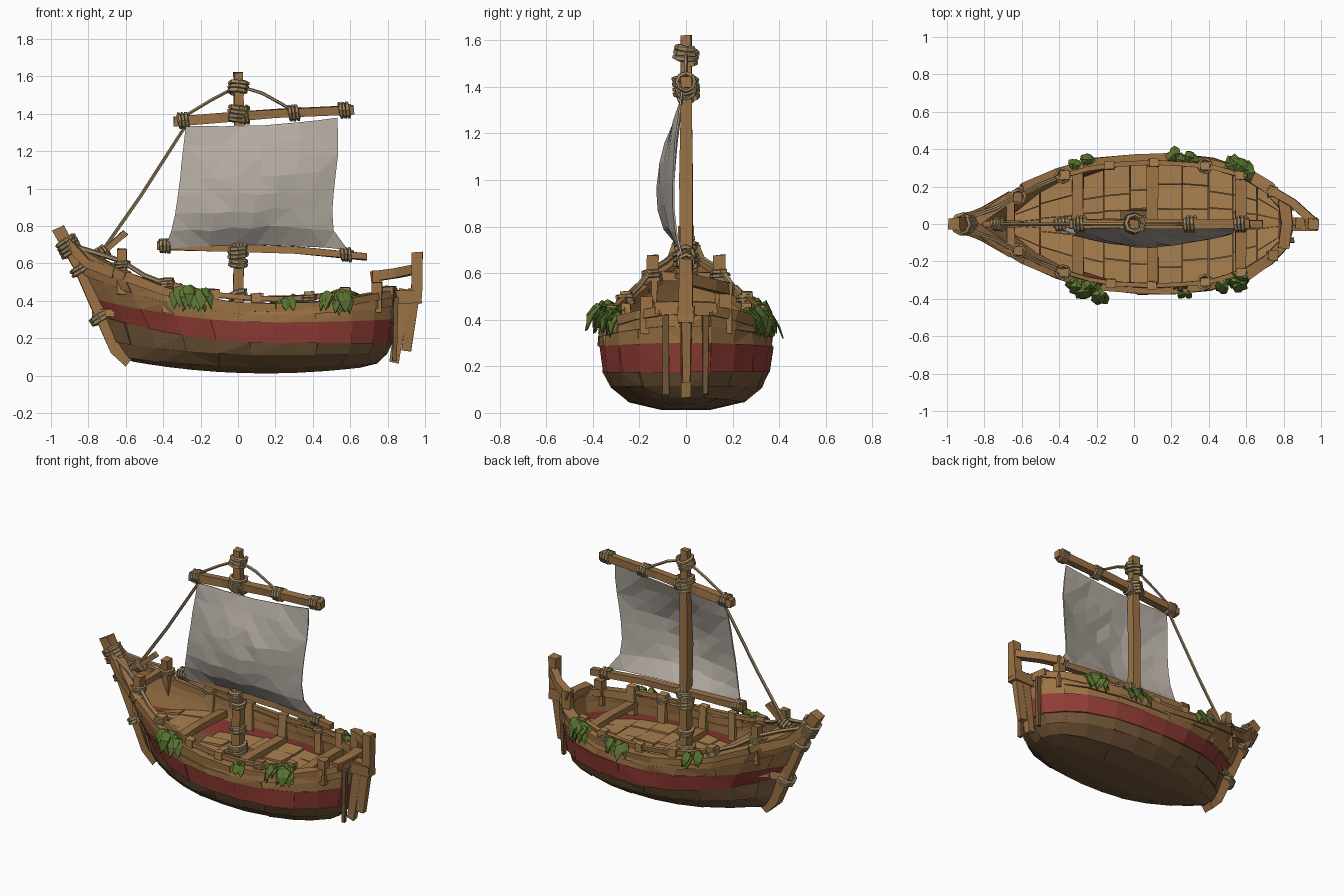
import bpy, bmesh, math, random
from mathutils import Vector as V

if "Cube" in bpy.data.objects:
    bpy.data.objects.remove(bpy.data.objects["Cube"])
random.seed(4)
R = random.uniform


def material(name, c):
    m = bpy.data.materials.new(name)
    m.diffuse_color = (*c, 1)
    m.use_nodes = True
    m.node_tree.nodes["Principled BSDF"].inputs["Base Color"].default_value = m.diffuse_color
    return m


WOOD = material("wood", (.33, .17, .06))
LIGHT = material("deck_wood", (.40, .22, .08))
DARK = material("dark_wood", (.17, .095, .04))
RED = material("red_paint", (.28, .045, .035))
CLOTH = material("cloth", (.45, .41, .36))
ROPE = material("rope", (.34, .24, .12))
LEAF = material("leaf", (.10, .17, .03))


def finish(name, bm, mat):
    bmesh.ops.recalc_face_normals(bm, faces=bm.faces)
    me = bpy.data.meshes.new(name)
    bm.to_mesh(me)
    bm.free()
    me.materials.append(mat)
    ob = bpy.data.objects.new(name, me)
    bpy.context.collection.objects.link(ob)
    return ob


def loft(bm, rings):
    """Skin closed rings of points and cap both ends."""
    vs = [[bm.verts.new(p) for p in r] for r in rings]
    n = len(vs[0])
    for a, b in zip(vs, vs[1:]):
        for i in range(n):
            bm.faces.new((a[i], a[(i + 1) % n], b[(i + 1) % n], b[i]))
    bm.faces.new(vs[0])
    bm.faces.new(vs[-1])


def beam(name, pts, a, b=None, mat=WOOD, n=4, ref=None, rough=.004, taper=1):
    """Sweep a rectangle (n=4) or polygon along a path."""
    pts = [V(p) for p in pts]
    b = b or a
    d = (pts[-1] - pts[0]).normalized()
    ref = V(ref) if ref else (V((0, 1, 0)) if abs(d.z) > .8 else V((0, 0, 1)))
    rings = []
    for i, p in enumerate(pts):
        t = (pts[min(i + 1, len(pts) - 1)] - pts[max(i - 1, 0)]).normalized()
        s = t.cross(ref).normalized()
        u = s.cross(t)
        k = (math.sqrt(2) if n == 4 else 1) * (1 + (taper - 1) * i / (len(pts) - 1))
        ang = [2 * math.pi * (j + .5) / n for j in range(n)]
        rings.append([p + s * a * k * math.cos(q) + u * b * k * math.sin(q)
                      + V((R(-rough, rough), R(-rough, rough), R(-rough, rough))) for q in ang])
    bm = bmesh.new()
    loft(bm, rings)
    return finish(name, bm, mat)


def rope(name, pts, r=.009):
    return beam(name, pts, r, mat=ROPE, n=5, rough=.001)


def wrap(name, c, axis, rad, turns=3, r=.012):
    """Rope wound around a beam."""
    ax = V(axis).normalized()
    s = ax.orthogonal().normalized()
    u = ax.cross(s)
    pts = []
    for i in range(turns * 8 + 1):
        q = i * math.pi / 4
        pts.append(V(c) + s * rad * math.cos(q) + u * rad * math.sin(q)
                   + ax * (i / 8 - turns / 2) * r * 1.7)
    return beam(name, pts, r, mat=ROPE, n=5, ref=ax, rough=.002)


# Hull form: levels (bow x, stern x, half width, z mid, z bow, z stern) and plan outline (u, width)
LV = [(-.56, .62, .10, .012, .075, .04), (-.62, .72, .24, .045, .10, .065),
      (-.66, .77, .32, .11, .18, .115), (-.70, .80, .35, .175, .31, .175),
      (-.76, .815, .365, .285, .41, .30), (-.82, .82, .365, .325, .54, .37),
      (-.86, .82, .36, .355, .66, .43)]
PLAN = [(0, .05), (.065, .27), (.155, .54), (.27, .78), (.39, .94), (.51, 1), (.63, 1),
        (.75, .94), (.87, .78), (.945, .56), (1, .28), (1.012, 0)]
N = len(PLAN)


def hull_point(l, i, side=1, off=0):
    xb, xs, w, zm, zb, zs = LV[l]

    def xy(k):
        u, f = PLAN[k]
        return V((xb + (xs - xb) * u, w * f, 0))
    p = xy(i)
    t = xy(min(i + 1, N - 1)) - xy(max(i - 1, 0))
    nrm = V((-t.y, t.x, 0)).normalized() if i < N - 1 else V((1, 0, 0))
    u = PLAN[i][0]
    z = zm + (zb - zm) * max(0, (.6 - u) / .6) ** 2 + (zs - zm) * max(0, (u - .6) / .4) ** 2
    p += nrm * off
    return V((p.x, max(p.y, 0) * side, z))


def width_at(x, l):
    xb, xs, w = LV[l][:3]
    u = min(max((x - xb) / (xs - xb), 0), 1)
    for (u0, f0), (u1, f1) in zip(PLAN, PLAN[1:]):
        if u <= u1:
            return w * (f0 + (f1 - f0) * (u - u0) / (u1 - u0))


def rim(x, side, dz=0, off=0):
    u = (x + .86) / 1.68
    z = .355 + .305 * max(0, (.6 - u) / .6) ** 2 + .075 * max(0, (u - .6) / .4) ** 2
    return V((x, side * (width_at(x, 6) + off), z + dz))


# Hull strakes: staggered planks with uneven faces
mats = [DARK, DARK, DARK, RED, WOOD, WOOD]
for l, mat in enumerate(mats):
    bm = bmesh.new()
    for side in (-1, 1):
        cuts = [0] + list(range(1 + l % 2, N - 1, 2)) + [N - 1]
        for i0, i1 in zip(cuts, cuts[1:]):
            o = R(0, .012)
            rings = []
            for i in range(i0, i1 + 1):
                j = [o + R(-.004, .004) for _ in range(2)]
                rings.append([hull_point(l, i, side, j[0]), hull_point(l + 1, i, side, j[1]),
                              hull_point(l + 1, i, side, -.035), hull_point(l, i, side, -.035)])
            loft(bm, rings)
    bmesh.ops.triangulate(bm, faces=bm.faces[:])
    finish("hull_strake_%d" % l, bm, mat)

# Flat bottom
bm = bmesh.new()
for i in range(N - 1):
    bm.faces.new([bm.verts.new(hull_point(0, k, s)) for k, s in ((i, 1), (i + 1, 1), (i + 1, -1), (i, -1))])
bmesh.ops.remove_doubles(bm, verts=bm.verts, dist=.0005)
finish("hull_bottom", bm, DARK)

# Deck boards, raised at the bow
bm = bmesh.new()
xs = [-.78, -.66, -.5, -.31, -.16, -.02, .12, .26, .4, .53, .66, .78]
for x0, x1 in zip(xs, xs[1:]):
    fore = x1 < -.3
    fs = [-1, -.62 + R(-.1, .1), -.2 + R(-.1, .1), .2 + R(-.1, .1), .6 + R(-.1, .1), 1]
    for f0, f1 in zip(fs, fs[1:]):
        z = (.36 if fore else .25) + R(-.008, .008)
        l = 4 if fore else 3
        cor = [(x, f * max(width_at(x, l) - .02, .01)) for x, f in
               ((x0, f0), (x1 - .004, f0), (x1 - .004, f1 - .01), (x0, f1 - .01))]
        loft(bm, [[V((x, y, zz + R(-.005, .005))) for x, y in cor] for zz in (z - .04, z)])
finish("deck_boards", bm, LIGHT)

# Cross beams
for i, (x, z) in enumerate(((-.30, .36), (.10, .27), (.57, .35))):
    w = width_at(x, 4) - .02
    beam("cross_beam_%d" % i, [(x, -w, z), (x, 0, z + .008), (x, w, z)], .03, .02)

# Gunwale, posts and side rails
for s in (-1, 1):
    for i in range(0, N - 1, 2):
        ks = range(i, min(i + 3, N))
        pts = [hull_point(6, k, s, -.012) + V((0, 0, .008)) for k in ks]
        beam("gunwale", pts, .028 + R(-.003, .003), .022, rough=.005)
    posts = (-.38, -.13, .10, .38, .57)
    for x in posts:
        p = rim(x, s, -.10, -.035)
        q = rim(x + R(-.01, .01), s, .085, -.03)
        beam("rail_post", [p, q], .026, .022, LIGHT)
    beam("side_rail", [rim(x, s, .055, -.03) for x in (-.42, -.25, -.1, .1, .25, .40, .6)], .012, .013)
    for x in (-.38, .38):
        wrap("post_lashing", rim(x, s, .05, -.03), (0, 0, 1), .036, 2, .009)
    # Tall bow posts with rails and ropes to the stem
    beam("bow_post", [rim(-.62, s, -.1, -.03), rim(-.62, s, .145, -.04)], .024, .024)
    rope("bow_rail_rope", [(-.9, s * .03, .70), rim(-.74, s, .06, -.02), rim(-.62, s, .08, -.03),
                           rim(-.5, s, .055, -.03), rim(-.36, s, .05, -.03)], .013)
    wrap("bow_post_lashing", rim(-.62, s, .06, -.035), (0, 0, 1), .036, 2, .01)
    beam("bow_cheek", [(-.92, s * .03, .715), (-.8, s * .075, .60), rim(-.66, s, .0, .0)], .02, .026)
    # Stern corner posts
    beam("stern_post", [(.74, s * .17, .34), (.745, s * .17, .56 if s > 0 else .50)], .028, .026)
    beam("transom_batten", [(.835, s * .085, .08), (.845, s * .085, .42)], .012, .012, DARK)

# Stem post and its lashings
beam("stem_post", [(-.58, 0, .075), (-.65, 0, .14), (-.75, 0, .36), (-.85, 0, .59), (-.965, 0, .79)], .034, .032)
for x, z, n in ((-.905, .69, 4), (-.84, .57, 2), (-.735, .31, 2)):
    wrap("stem_lashing", (x, 0, z), (-.45, 0, .85), .052, n, .013)
beam("fore_brace", [(-.80, 0, .62), (-.71, 0, .67), (-.60, 0, .765)], .016)
wrap("fore_brace_lashing", (-.72, 0, .66), (1, 0, .6), .03, 3, .011)
beam("bow_cross_beam", [(-.66, -.15, .585), (-.66, .15, .585)], .02)

# Rudder, stern frame and tiller rail
beam("rudder_post", [(.955, 0, .42), (.96, 0, .66)], .028, .03)
beam("rudder_blade_inner", [(.895, 0, .46), (.835, 0, .07)], .032, .026, taper=.75)
beam("rudder_blade_outer", [(.945, .0, .46), (.90, 0, .13)], .03, .022, taper=.75)
beam("rudder_bracket", [(.80, 0, .42), (.98, 0, .42)], .036, .034)
beam("tiller_rail", [(.72, .19, .53), (.85, .11, .55), (.965, .01, .575)], .024, .024)
beam("stern_cap", [(.80, -.13, .45), (.82, 0, .455), (.80, .13, .45)], .03, .024)

# Mast, yard and boom
beam("mast", [(0, 0, .2), (.004, 0, .6), (-.003, 0, 1.0), (.005, 0, 1.35), (.002, 0, 1.62)], .031, .029, taper=.8)
beam("yard", [(-.345, 0, 1.36), (-.1, 0, 1.378), (.2, 0, 1.40), (.62, 0, 1.42)], .025)
beam("boom", [(-.43, 0, .695), (-.1, 0, .685), (.3, 0, .67), (.69, 0, .638)], .02)
beam("mast_foot", [(-.07, 0, .27), (.07, 0, .27)], .07, .025, DARK)
for z, n, r in ((1.54, 3, .045), (1.40, 4, .048), (.66, 3, .046), (.60, 2, .042), (.43, 2, .042), (.31, 3, .05)):
    wrap("mast_lashing", (0, 0, z), (R(-.2, .2), R(-.2, .2), 1), r, n, .013)
for x, z in ((-.29, 1.365), (.03, 1.385), (.30, 1.405), (.57, 1.42)):
    wrap("yard_lashing", (x, 0, z), (1, 0, .06), .036, 3, .011)
for x, z in ((-.39, .694), (.02, .683), (.58, .648)):
    wrap("boom_lashing", (x, 0, z), (1, 0, -.05), .031, 3, .011)

# Rigging
rope("fore_stay", [(-.27, 0, 1.35), (-.52, 0, .96), (-.75, 0, .63)], .010)
rope("yard_lift_fore", [(0, 0, 1.55), (-.14, 0, 1.475), (-.29, 0, 1.385)])
rope("yard_lift_aft", [(0, 0, 1.55), (.13, 0, 1.51), (.24, 0, 1.45), (.30, 0, 1.41)])

# Sail: billowing faceted sheet with curved edges
bm = bmesh.new()
NX, NZ = 8, 7
grid = []
for j in range(NZ + 1):
    v = j / NZ
    left = -.39 + .11 * v ** .6
    right = .585 - .055 * v - .09 * math.sin(math.pi * v ** .55) * (1 - v)
    row = []
    for i in range(NX + 1):
        u = i / NX
        inside = 0 < i < NX and 0 < j < NZ
        k = .013 if inside else .003
        bulge = math.sin(math.pi * v ** .75) * (.35 + .65 * math.sin(math.pi * u))
        z0 = .675 + .025 * math.sin(math.pi * u)
        z1 = 1.335 + .045 * u - .018 * math.sin(math.pi * u)
        row.append(bm.verts.new((left + (right - left) * u + R(-k, k),
                                 -.022 - .105 * bulge + R(-k, k) * .6, z0 + (z1 - z0) * v + R(-k, k))))
    grid.append(row)
for j in range(NZ):
    for i in range(NX):
        bm.faces.new((grid[j][i], grid[j][i + 1], grid[j + 1][i + 1], grid[j + 1][i]))
bmesh.ops.triangulate(bm, faces=bm.faces[:])
sail = finish("sail", bm, CLOTH)
sail.modifiers.new("thickness", 'SOLIDIFY').thickness = .008

# Leaf clusters draped over the gunwale
for x, s, size, cnt in ((-.26, -1, 1.1, 12), (.55, -1, 1.0, 12), (.25, -1, .6, 5),
                        (.55, 1, 1.1, 12), (.25, 1, .9, 7), (-.29, 1, .8, 5)):
    bm = bmesh.new()
    for _ in range(cnt):
        b = rim(x + R(-.07, .07) * size, s, .035 + R(0, .03), R(-.05, .01))
        a = R(-.8, .8)
        d = V((math.sin(a), s * math.cos(a), 0)) * size
        w = V((d.y, -d.x, 0)) * R(.025, .036)
        p = b + d * .04 + V((0, 0, .018))
        q = b + d * .07 + V((0, 0, -.03))
        tip = b + d * R(.07, .09) + V((0, 0, -.09 * size))
        vs = [bm.verts.new(c) for c in (b, p, q, tip, p + w - V((0, 0, .015)), q + w * .9,
                                        p - w - V((0, 0, .015)), q - w * .9)]
        for f in ((0, 4, 1), (1, 4, 5, 2), (2, 5, 3), (0, 1, 6), (1, 2, 7, 6), (2, 3, 7)):
            bm.faces.new([vs[k] for k in f])
    ob = finish("leaf_cluster", bm, LEAF)
    ob.modifiers.new("thickness", 'SOLIDIFY').thickness = .006
